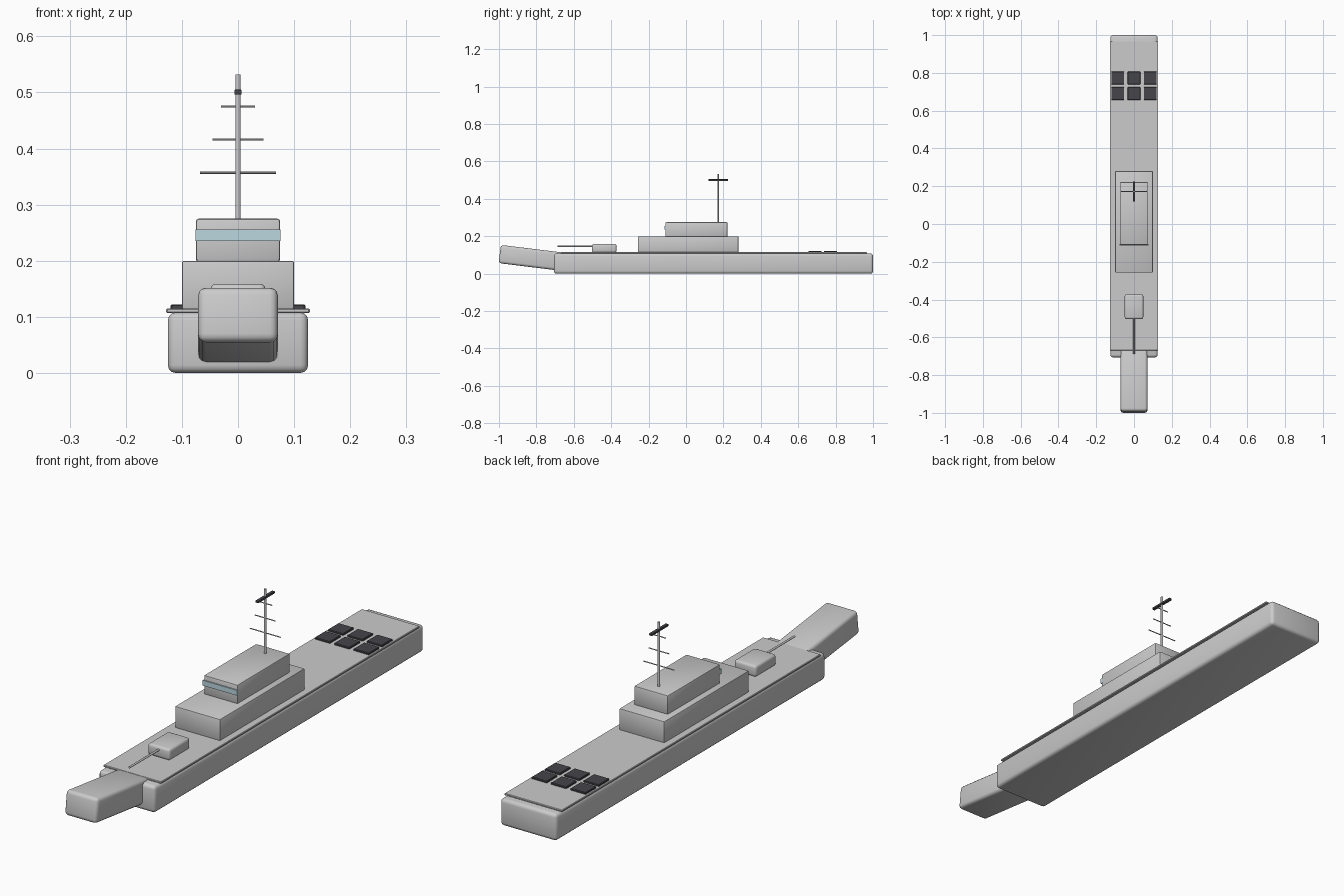
import bpy, math
from mathutils import Vector

if "Cube" in bpy.data.objects:
    bpy.data.objects.remove(bpy.data.objects["Cube"])


def material(name, color):
    m = bpy.data.materials.new(name)
    m.diffuse_color = color
    m.use_nodes = True
    m.node_tree.nodes["Principled BSDF"].inputs["Base Color"].default_value = m.diffuse_color
    return m


DARK = material("dark_metal", (0.06, 0.06, 0.07, 1))
GLASS = material("window_glass", (0.5, 0.68, 0.74, 1))


def box(name, x, y, z, bevel=0.0, mat=None, segments=3):
    """Box from (min, max) ranges on each axis, with rounded edges."""
    bpy.ops.mesh.primitive_cube_add(size=1, location=[sum(r) / 2 for r in (x, y, z)])
    ob = bpy.context.object
    ob.name = name
    ob.scale = [r[1] - r[0] for r in (x, y, z)]
    bpy.ops.object.transform_apply(location=False, rotation=False, scale=True)
    if bevel:
        mod = ob.modifiers.new("rounding", "BEVEL")
        mod.width, mod.segments = bevel, segments
        bpy.ops.object.modifier_apply(modifier=mod.name)
        bpy.ops.object.shade_smooth_by_angle(angle=math.radians(35))
    if mat:
        ob.data.materials.append(mat)
    return ob


def rod(name, a, b, radius, mat=None, sides=16):
    """Cylinder between two points."""
    a, b = Vector(a), Vector(b)
    bpy.ops.mesh.primitive_cylinder_add(vertices=sides, radius=radius,
                                        depth=(b - a).length, location=(a + b) / 2)
    ob = bpy.context.object
    ob.name = name
    ob.rotation_euler = (b - a).to_track_quat("Z", "Y").to_euler()
    bpy.ops.object.shade_smooth_by_angle(angle=math.radians(35))
    if mat:
        ob.data.materials.append(mat)
    return ob


# Hull, upturned bow and deck plate
box("hull", (-0.125, 0.125), (-0.706, 1.0), (0, 0.108), 0.014)
bow = box("bow", (-0.071, 0.071), (-0.997, -0.637), (0.034, 0.132), 0.014)
bow.rotation_euler.x = math.radians(-7)
box("deck", (-0.128, 0.128), (-0.67, 0.967), (0.107, 0.115), 0.002, segments=1)

# Superstructure with bridge and window band
box("superstructure", (-0.1, 0.1), (-0.257, 0.28), (0.113, 0.2), 0.004, segments=2)
box("bridge", (-0.075, 0.075), (-0.11, 0.222), (0.198, 0.275), 0.005, segments=2)
box("bridge_windows", (-0.076, 0.076), (-0.115, -0.105), (0.235, 0.256), mat=GLASS)

# Forward gun
box("turret", (-0.049, 0.049), (-0.503, -0.372), (0.113, 0.159), 0.01)
rod("gun_barrel", (0, -0.687, 0.146), (0, -0.48, 0.146), 0.004)

# Mast with yards and radar bar
MAST_Y = 0.172
rod("mast", (0, MAST_Y, 0.27), (0, MAST_Y, 0.532), 0.0048)
for i, (z, half) in enumerate([(0.357, 0.068), (0.416, 0.045), (0.475, 0.03)]):
    rod(f"yard_{i + 1}", (-half, MAST_Y, z), (half, MAST_Y, z), 0.002, sides=10)
box("radar_bar", (-0.0065, 0.0065), (MAST_Y - 0.053, MAST_Y + 0.053),
    (0.496, 0.505), 0.002, DARK, 2)

# Missile hatches on the aft deck
for row, cy in enumerate((0.69, 0.773)):
    for col in (-1, 0, 1):
        cx = col * 0.086
        box(f"hatch_{row + 1}_{col + 2}", (cx - 0.034, cx + 0.034),
            (cy - 0.034, cy + 0.034), (0.113, 0.122), 0.002, DARK, 1)
